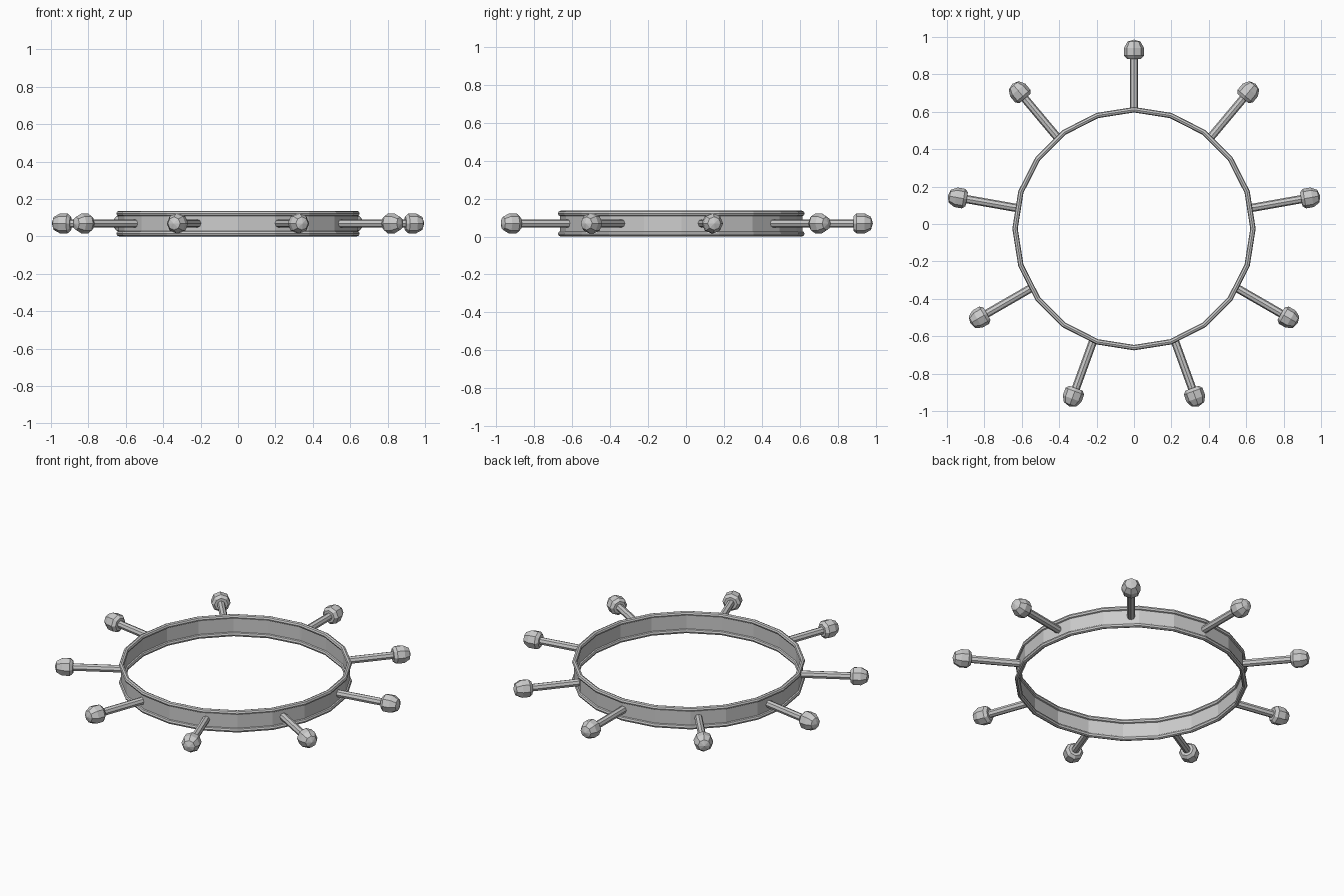
import bpy, bmesh
from math import sin, cos, pi, radians
from mathutils import Matrix, Vector

if "Cube" in bpy.data.objects:
    bpy.data.objects.remove(bpy.data.objects["Cube"])

CY = -0.025      # ring centre in y
R = 0.636        # ring radius
SIDES = 20
MID = 0.069      # mid height


def lathe(name, profile, sides, matrix, closed=False):
    """Spin (radius, height) points about local z; zero radius makes a pole."""
    bm = bmesh.new()
    rings = []
    for r, h in profile:
        n = 1 if r == 0 else sides
        rings.append([bm.verts.new((r * cos(2 * pi * i / sides),
                                    r * sin(2 * pi * i / sides), h)) for i in range(n)])
    pairs = list(zip(rings, rings[1:]))
    if closed:
        pairs.append((rings[-1], rings[0]))
    for a, b in pairs:
        for i in range(sides):
            j = (i + 1) % sides
            quad = [a[i % len(a)], a[j % len(a)], b[j % len(b)], b[i % len(b)]]
            bm.faces.new(list(dict.fromkeys(quad)))
    bmesh.ops.recalc_face_normals(bm, faces=bm.faces)
    me = bpy.data.meshes.new(name)
    bm.to_mesh(me)
    bm.free()
    ob = bpy.data.objects.new(name, me)
    ob.matrix_world = matrix
    bpy.context.collection.objects.link(ob)
    return ob


base = Matrix.Translation((0, CY, 0))

# Thin wall of the ring
lathe("ring_band", [(R + 0.003, 0.014), (R + 0.003, 0.122),
                    (R - 0.003, 0.122), (R - 0.003, 0.014)], SIDES, base, True)

# Rounded beads along both edges
for name, z in (("lower_rim", 0.0145), ("upper_rim", 0.1215)):
    bead = [(R + 0.0145 * cos(k * pi / 4), z + 0.0145 * sin(k * pi / 4)) for k in range(8)]
    lathe(name, bead, SIDES, base, True)

# Nine radial spokes with knobs
spoke = [(0, R - 0.004), (0.022, R - 0.004), (0.022, 0.915), (0, 0.915)]
knob = [(0, 0.908), (0.038, 0.908), (0.053, 0.925), (0.053, 0.967),
        (0.035, 1.0), (0, 1.011)]
for i in range(9):
    a = radians(90 + 40 * i)
    out = Vector((cos(a), sin(a), 0))
    up = Vector((0, 0, 1))
    side = out.cross(up)
    rot = Matrix((up, side, out)).transposed()
    if rot.determinant() < 0:
        rot = Matrix((up, -side, out)).transposed()
    m = Matrix.Translation((0, CY, MID)) @ rot.to_4x4()
    lathe(f"spoke_{i + 1}", spoke, 8, m)
    lathe(f"knob_{i + 1}", knob, 8, m)
